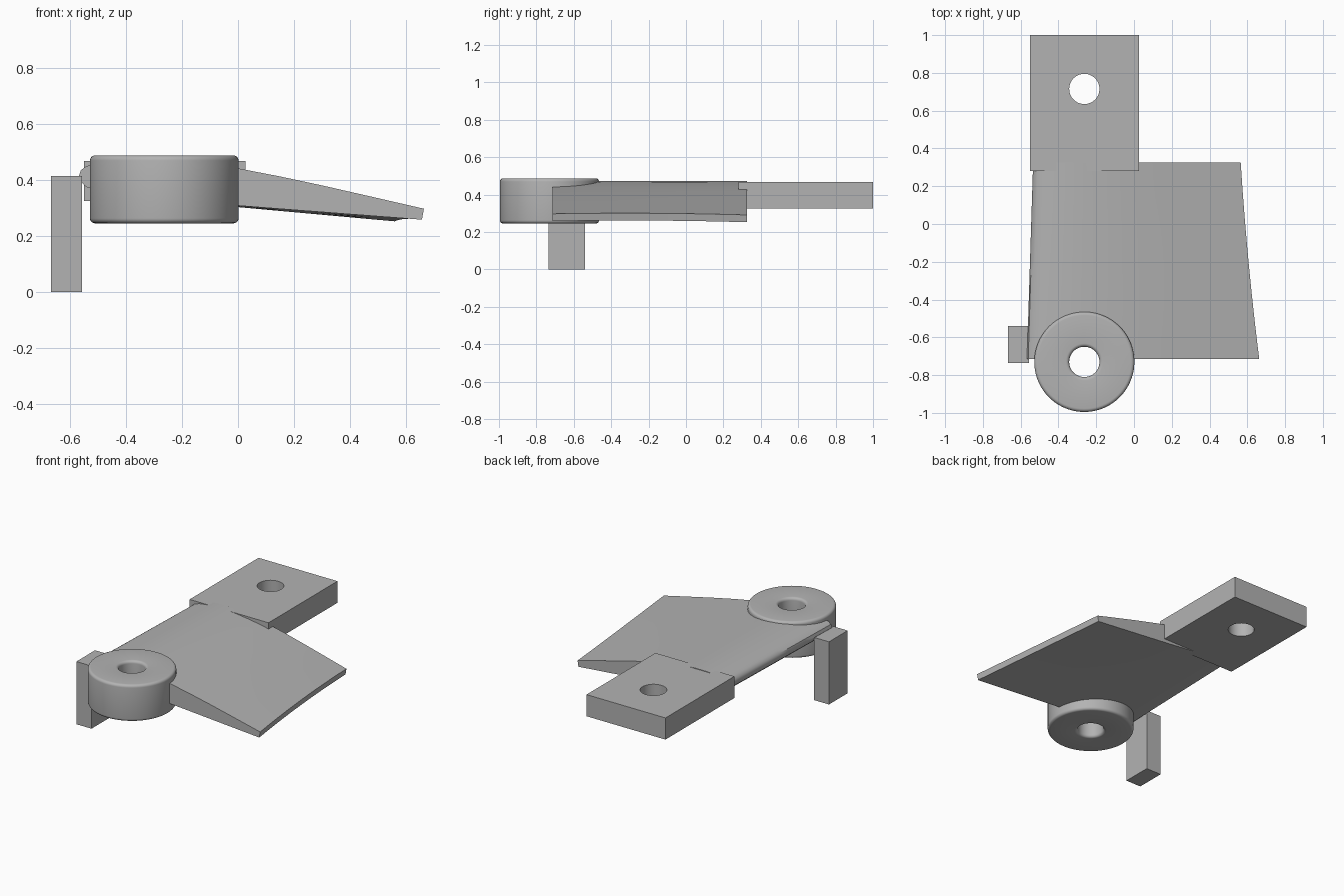
import bpy, bmesh, math

cube = bpy.data.objects.get("Cube")
if cube:
    bpy.data.objects.remove(cube, do_unlink=True)

GREY = (0.45, 0.45, 0.45, 1)
grey = bpy.data.materials.new("plain grey")
grey.use_nodes = True
grey.diffuse_color = GREY
grey.node_tree.nodes["Principled BSDF"].inputs["Base Color"].default_value = GREY

BOSS_X, BOSS_Y = -0.263, -0.73


def finish(name, bm, smooth=False):
    bmesh.ops.recalc_face_normals(bm, faces=bm.faces)
    mesh = bpy.data.meshes.new(name)
    bm.to_mesh(mesh)
    bm.free()
    obj = bpy.data.objects.new(name, mesh)
    bpy.context.collection.objects.link(obj)
    mesh.materials.append(grey)
    if smooth:
        select(obj)
        bpy.ops.object.shade_smooth_by_angle(angle=math.radians(35))
    return obj


def select(obj):
    bpy.ops.object.select_all(action="DESELECT")
    obj.select_set(True)
    bpy.context.view_layer.objects.active = obj


def box(name, low, high):
    bm = bmesh.new()
    bmesh.ops.create_cube(bm, size=1)
    for v in bm.verts:
        v.co = [(a + b) / 2 + c * (b - a) for a, b, c in zip(low, high, v.co)]
    return finish(name, bm)


def drill(obj, x, y, radius):
    """Cut a vertical round hole right through a part."""
    bm = bmesh.new()
    bmesh.ops.create_cone(bm, segments=64, radius1=radius, radius2=radius, depth=2, cap_ends=True)
    bmesh.ops.translate(bm, verts=bm.verts, vec=(x, y, 0.4))
    cutter = finish("hole_cutter", bm)
    cutter.hide_render = True
    mod = obj.modifiers.new("hole", "BOOLEAN")
    mod.operation, mod.solver, mod.object = "DIFFERENCE", "EXACT", cutter
    select(obj)
    bpy.ops.object.modifier_apply(modifier=mod.name)
    bpy.data.objects.remove(cutter, do_unlink=True)
    bpy.ops.object.shade_smooth_by_angle(angle=math.radians(35))


# Blade: one cambered section lofted along y, its chord narrowing to the rear
section = [(-.567, .415), (-.56, .435), (-.54, .449), (-.5, .46), (-.4, .472), (-.3, .473),
           (-.2, .466), (-.1, .455), (0, .441), (.15, .412), (.3, .38), (.48, .339), (.663, .297),
           (.656, .258), (.3, .285), (0, .308), (-.2, .326), (-.4, .348), (-.5, .364),
           (-.54, .374), (-.56, .392)]
lead, trail = section[0][0], 0.663
bm = bmesh.new()
rings = []
STEPS = 12
for i in range(STEPS + 1):
    t = i / STEPS
    left = lead + 0.033 * t
    right = trail - 0.13 * t + 0.032 * t * t
    ring = []
    for x, z in section:
        u = (x - lead) / (trail - lead)
        lift = u * (0.024 * t * (1 - t) - 0.006 * t)
        ring.append(bm.verts.new((left + u * (right - left), -0.715 + 1.04 * t, z + lift)))
    rings.append(ring)
n = len(section)
for a, b in zip(rings, rings[1:]):
    for k in range(n):
        bm.faces.new((a[k], a[(k + 1) % n], b[(k + 1) % n], b[k]))
bm.faces.new(rings[0])
bm.faces.new(rings[-1])
blade = finish("blade", bm, True)
drill(blade, BOSS_X, BOSS_Y, 0.17)

# Rear mounting block with its bolt hole
block = box("mounting_block", (-0.55, 0.28, 0.325), (0.027, 1.0, 0.468))
drill(block, BOSS_X, 0.715, 0.08)

# Side post
box("side_post", (-0.667, -0.735, 0), (-0.556, -0.54, 0.414))

# Round boss: turned profile with rounded outer rims and countersunk bore
R, BORE, LOW, HIGH, F = 0.265, 0.08, 0.245, 0.487, 0.018
profile = []
for cr, cz, start, rad in ((R - F, LOW + F, -90, F), (R - F, HIGH - F, 0, F)):
    for k in range(6):
        ang = math.radians(start + 18 * k)
        profile.append((cr + rad * math.cos(ang), cz + rad * math.sin(ang)))
for cz, start in ((HIGH - F, 90), (LOW + F, 180)):
    for k in range(6):
        ang = math.radians(start + 18 * k)
        profile.append((BORE + F + F * math.cos(ang), cz + F * math.sin(ang)))
bm = bmesh.new()
SEG = 80
rings = []
for s in range(SEG):
    a = math.tau * s / SEG
    rings.append([bm.verts.new((BOSS_X + r * math.cos(a), BOSS_Y + r * math.sin(a), z))
                  for r, z in profile])
n = len(profile)
for s in range(SEG):
    a, b = rings[s], rings[(s + 1) % SEG]
    for k in range(n):
        bm.faces.new((a[k], b[k], b[(k + 1) % n], a[(k + 1) % n]))
finish("round_boss", bm, True)
